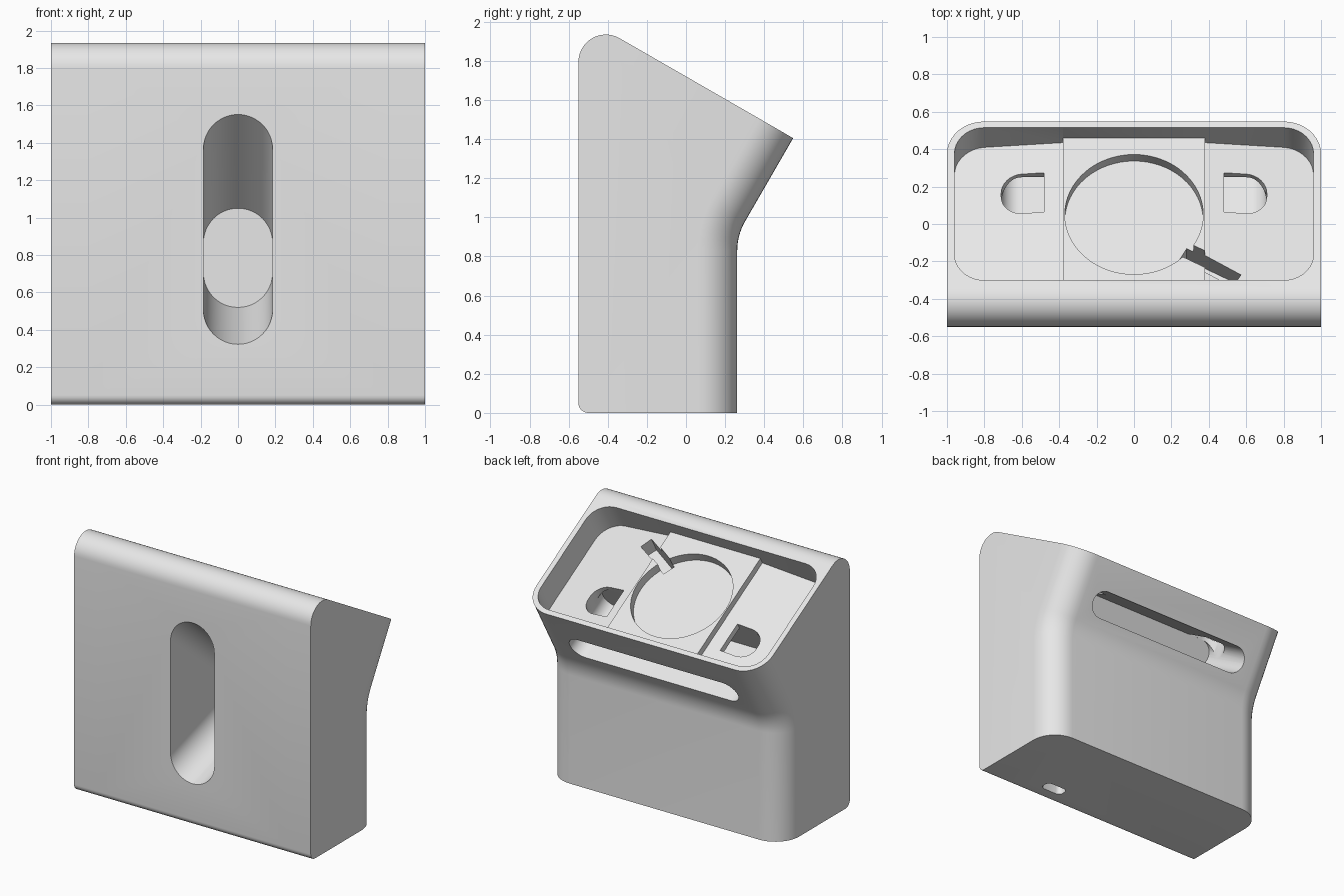
import bpy, bmesh, math
from mathutils import Vector

if "Cube" in bpy.data.objects:
    bpy.data.objects.remove(bpy.data.objects["Cube"])

gray = bpy.data.materials.new("light_gray")
gray.diffuse_color = (0.8, 0.8, 0.8, 1)
gray.use_nodes = True
gray.node_tree.nodes["Principled BSDF"].inputs["Base Color"].default_value = gray.diffuse_color
C30, S30 = math.cos(math.pi / 6), 0.5
TY, TZ = 0.548, 1.405            # rear edge of the sloped top


def loft(name, rings):
    """Closed solid through rings that all have the same point count."""
    bm = bmesh.new()
    vs = [[bm.verts.new(p) for p in r] for r in rings]
    n = len(vs[0])
    for a, b in zip(vs, vs[1:]):
        for i in range(n):
            j = (i + 1) % n
            bm.faces.new((a[i], a[j], b[j], b[i]))
    bm.faces.new(vs[0])
    bm.faces.new(vs[-1])
    bmesh.ops.recalc_face_normals(bm, faces=bm.faces)
    me = bpy.data.meshes.new(name)
    bm.to_mesh(me)
    bm.free()
    me.materials.append(gray)
    ob = bpy.data.objects.new(name, me)
    bpy.context.collection.objects.link(ob)
    return ob


def slope(x, u, h):
    """Sloped-top frame: u runs down the slope, h stands out of it."""
    return Vector((x, TY + u * C30 + h * S30, TZ - u * S30 + h * C30))


def arc(cx, cy, r, a0, a1, n):
    return [(cx + r * math.cos(math.radians(a0 + (a1 - a0) * i / n)),
             cy + r * math.sin(math.radians(a0 + (a1 - a0) * i / n))) for i in range(n + 1)]


def rounded(x0, x1, y0, y1, r, n=8):
    return (arc(x1 - r, y1 - r, r, 0, 90, n) + arc(x0 + r, y1 - r, r, 90, 180, n)
            + arc(x0 + r, y0 + r, r, 180, 270, n) + arc(x1 - r, y0 + r, r, 270, 360, n))


# body: side profile swept across x, rear edges rounded by insetting the rear chain
R = 0.3
zc = TZ - (TY - 0.262) * math.sqrt(3) - R * math.tan(math.radians(15))
bend = [(p, (-math.cos(a), -math.sin(a)))
        for a, p in ((math.radians(180 - 30 * i / 8), q)
                     for i, q in enumerate(arc(0.262 + R, zc, R, 180, 150, 8)))]
bend = [(p, (n[0], n[1])) for p, n in bend]
rear = [((0.262, 0), (1, 0))] + bend + [((TY, TZ), (C30, -S30))]
front = arc(-0.41, 1.795, 0.14, 60, 180, 14) + arc(-0.5, 0.05, 0.05, 180, 270, 6)


def body_ring(x):
    t = max(0, abs(x) - 0.8)
    d = 0.2 - math.sqrt(max(0, 0.04 - t * t))
    pts = [(p[0] - n[0] * d, p[1] - n[1] * d) for p, n in rear] + front
    return [Vector((x, y, z)) for y, z in pts]


side = [0.8 + 0.2 * math.sin(math.radians(90 * i / 10)) for i in range(11)]
body = loft("stand_body", [body_ring(x) for x in [-s for s in reversed(side)] + side])

cutters = []


def cut(name, rings):
    cutters.append(loft(name, rings))


# tray: recess with a raised centre and gently falling side floors
def tray_ring(x, floor):
    t = max(0, abs(x) - 0.8)
    d = 0.16 - math.sqrt(max(0, 0.0256 - t * t))
    u0, u1 = -0.979 + d, -0.038 - d
    return [slope(x, u, h) for u, h in ((u0, 0.2), (u1, 0.2), (u1, floor), (u0, floor))]


def side_floor(x):
    return -0.16 - 0.12 * (abs(x) - 0.38)


half = [0.38] + [0.8 + 0.16 * math.sin(math.radians(90 * i / 9)) for i in range(10)]
cut("tray_cutter", [tray_ring(-x, side_floor(x)) for x in reversed(half)]
    + [tray_ring(-0.38, -0.11), tray_ring(0.38, -0.11)]
    + [tray_ring(x, side_floor(x)) for x in half])

# round seat in the tray centre
disc = arc(0, -0.51, 0.37, 0, 354.375, 63)
cut("disc_cutter", [[slope(x, u, h) for x, u in disc] for h in (-0.05, -0.18)])

# long rear slot
slot = rounded(-0.71, 0.71, -0.42, -0.22, 0.0999, 10)
cut("rear_slot_cutter", [[slope(x, u, h) for x, h in slot] for u in (0.1, -0.46)])

# strap openings from the tray down into the rear slot
for s in (-1, 1):
    d = [(0.48, -0.4595), (0.48, -0.217)] + arc(0.60, -0.327, 0.11, 90, 0, 8) \
        + arc(0.60, -0.3495, 0.11, 0, -90, 8)
    cut("strap_cutter", [[slope(s * x, u, h) for x, u in d] for h in (-0.1, -0.32)])

# finger recess in the front, narrowing inward
cut("front_recess_cutter", [[Vector((x, y, z)) for x, z in rounded(-0.185, 0.185, z0, z1, 0.1849, 12)]
                            for y, z0, z1 in ((-0.65, 0.29, 1.635), (0.05, 0.52, 1.05))])

# cable groove leaving the round seat, and the shaft down to the base
a, b = Vector((0.26, -0.72)), Vector((0.55, -0.88))
w = Vector((-(b - a).y, (b - a).x)).normalized() * 0.045
groove = [a + w, b + w, b - w, a - w]
cut("cable_groove_cutter", [[slope(p.x, p.y, h) for p in groove] for h in (-0.08, -0.3)])
cut("cable_shaft_cutter", [[Vector((x + ox, y + oy, z)) for x, y in rounded(-0.09, 0.09, -0.045, 0.045, 0.035, 4)]
                           for ox, oy, z in ((0.43, -0.39, -0.05), (0.46, -0.31, 1.52))])

# apply the cuts
bpy.context.view_layer.objects.active = body
body.select_set(True)
for c in cutters:
    m = body.modifiers.new(c.name, "BOOLEAN")
    m.operation, m.solver, m.object = "DIFFERENCE", "EXACT", c
    bpy.ops.object.modifier_apply(modifier=m.name)
for c in cutters:
    bpy.data.objects.remove(c)
bpy.ops.object.shade_smooth_by_angle(angle=math.radians(30))
